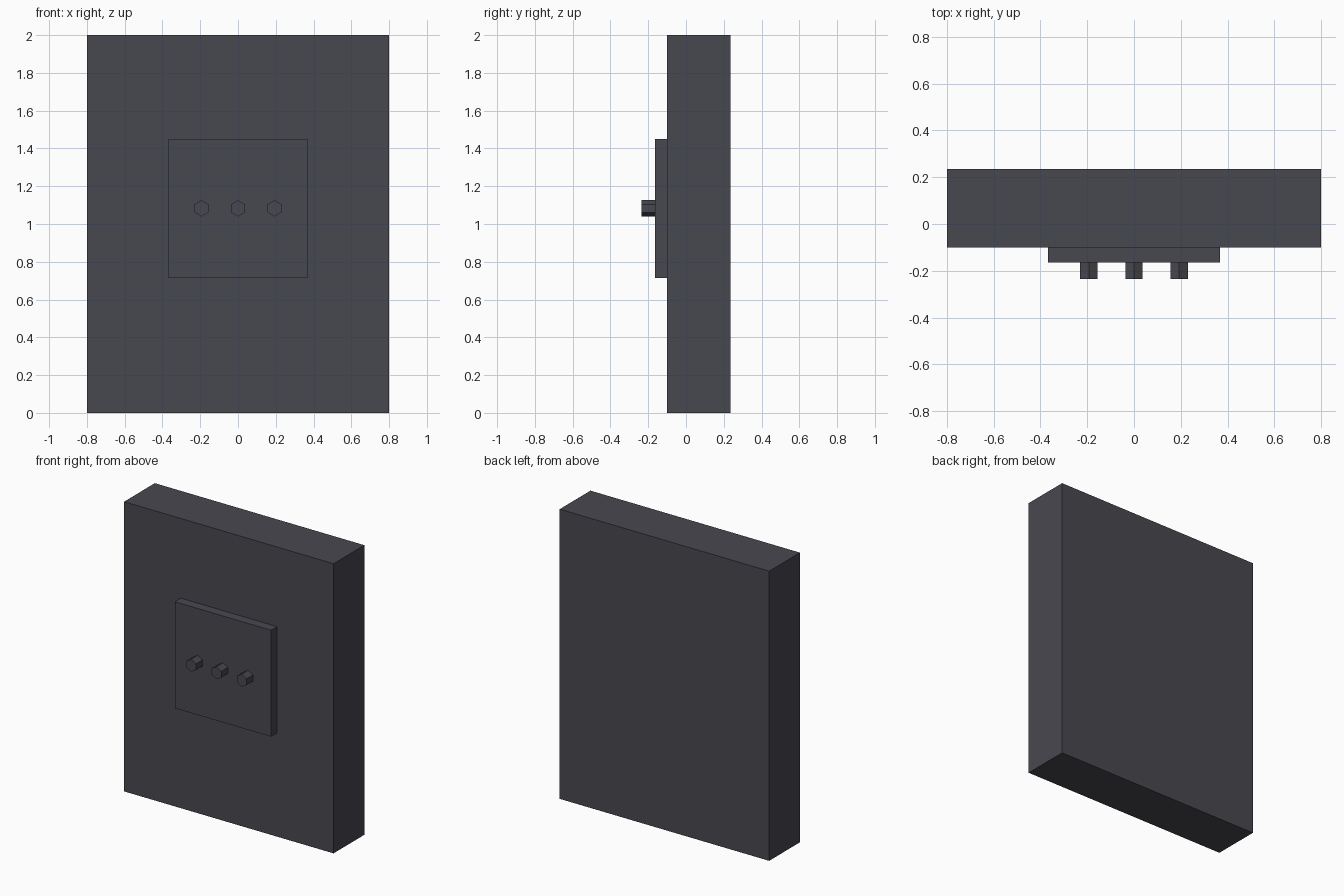
import bpy
import math

# Remove the default cube
cube = bpy.data.objects.get("Cube")
if cube:
    bpy.data.objects.remove(cube, do_unlink=True)

# Single dark slate colour
slate = bpy.data.materials.new("dark_slate")
slate.use_nodes = True
colour = (0.064, 0.064, 0.080, 1)
slate.diffuse_color = colour
slate.node_tree.nodes["Principled BSDF"].inputs["Base Color"].default_value = colour


def finish(name):
    obj = bpy.context.object
    obj.name = name
    obj.data.materials.append(slate)
    return obj


def box(name, width, y_front, y_back, z_low, z_high):
    bpy.ops.mesh.primitive_cube_add(
        size=1, location=(0, (y_front + y_back) / 2, (z_low + z_high) / 2))
    obj = finish(name)
    obj.scale = (width, y_back - y_front, z_high - z_low)
    bpy.ops.object.transform_apply(location=False, rotation=False, scale=True)


# Thick wall slab and the raised square plate on its front
FRONT, PLATE_FRONT, KNOB_FRONT = -0.1, -0.165, -0.235
box("wall_panel", 1.6, FRONT, 0.235, 0, 2)
box("switch_plate", 0.735, PLATE_FRONT, FRONT, 0.715, 1.45)

# Row of three hexagonal knobs, points up
for name, x in (("right_knob", -0.193), ("centre_knob", 0), ("left_knob", 0.193)):
    bpy.ops.mesh.primitive_cylinder_add(
        vertices=6, radius=0.043, depth=PLATE_FRONT - KNOB_FRONT,
        location=(x, (PLATE_FRONT + KNOB_FRONT) / 2, 1.083),
        rotation=(math.pi / 2, 0, 0))
    finish(name)
